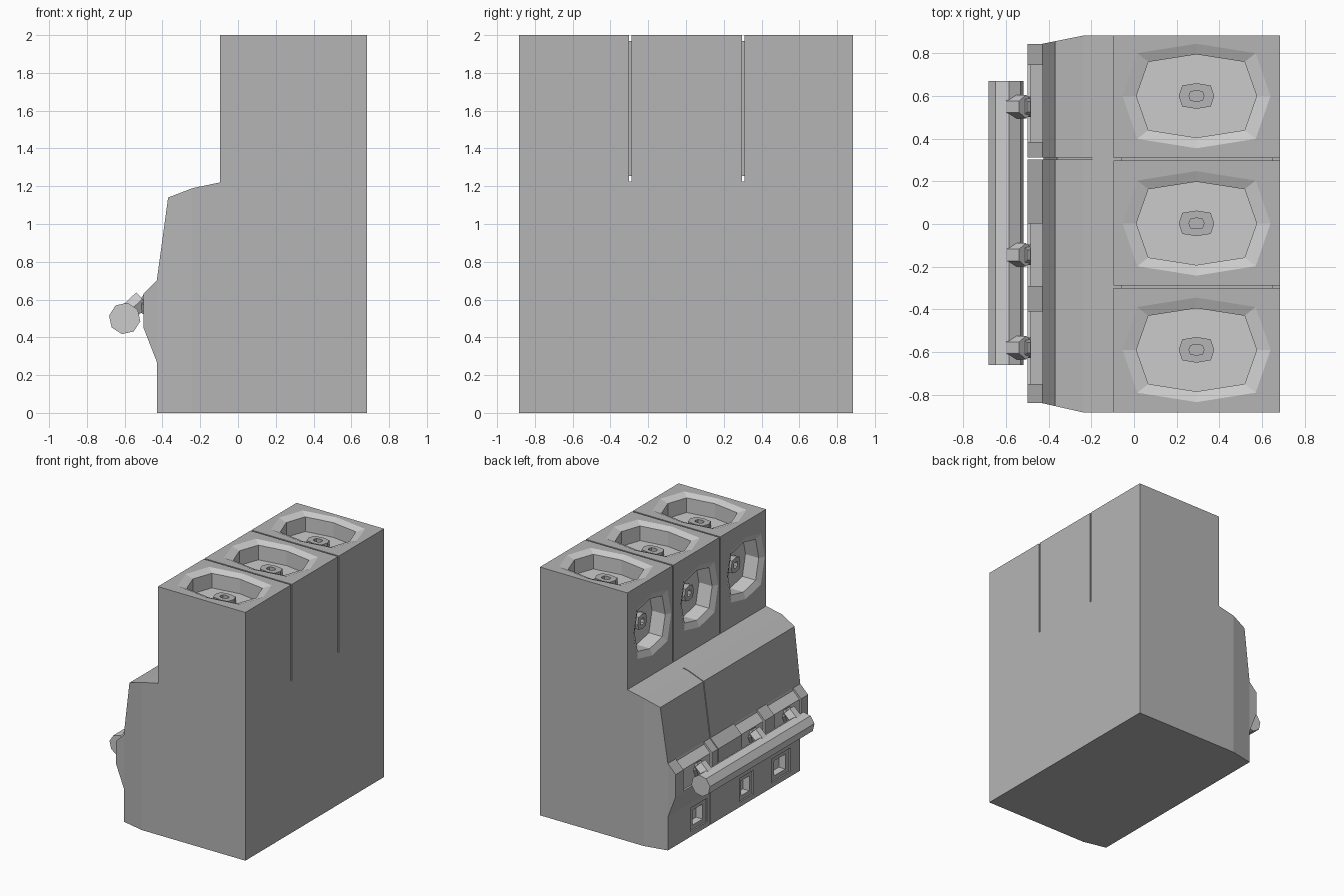
import bpy, bmesh, math
from mathutils import Vector

if "Cube" in bpy.data.objects:
    bpy.data.objects.remove(bpy.data.objects["Cube"])

POLES = (0.6, 0.003, -0.59)


def grey(name, v):
    m = bpy.data.materials.new(name)
    m.diffuse_color = (v, v, v, 1)
    m.use_nodes = True
    m.node_tree.nodes["Principled BSDF"].inputs["Base Color"].default_value = m.diffuse_color
    return m


DARK, LIGHT = grey("dark_grey", .46), grey("light_grey", .8)


def loft(name, rings, mat=DARK):
    """Skin a list of equal-length point rings and cap both ends."""
    bm = bmesh.new()
    vs = [[bm.verts.new(p) for p in ring] for ring in rings]
    n = len(vs[0])
    for a, b in zip(vs, vs[1:]):
        for i in range(n):
            j = (i + 1) % n
            bm.faces.new((a[i], a[j], b[j], b[i]))
    bm.faces.new(vs[0])
    bm.faces.new(vs[-1][::-1])
    bmesh.ops.recalc_face_normals(bm, faces=bm.faces[:])
    me = bpy.data.meshes.new(name)
    bm.to_mesh(me)
    bm.free()
    me.materials.append(mat)
    ob = bpy.data.objects.new(name, me)
    bpy.context.collection.objects.link(ob)
    return ob


def side_prism(name, pts, y0, y1, mat=DARK):
    return loft(name, [[(x, y, z) for x, z in pts] for y in (y0, y1)], mat)


def box(name, lo, hi):
    return side_prism(name, [(lo[0], lo[2]), (hi[0], lo[2]), (hi[0], hi[2]), (lo[0], hi[2])], lo[1], hi[1])


def boolean(target, cutter, op='DIFFERENCE'):
    """Apply a boolean; cut faces take over the cutter's material."""
    mod = target.modifiers.new("cut", 'BOOLEAN')
    mod.operation, mod.object, mod.solver = op, cutter, 'EXACT'
    mod.material_mode = 'TRANSFER'
    bpy.context.view_layer.objects.active = target
    bpy.ops.object.modifier_apply(modifier=mod.name)
    bpy.data.objects.remove(cutter)


def octagon(a, b):
    return [(a, 0), (.8 * a, .82 * b), (0, b), (-.8 * a, .82 * b),
            (-a, 0), (-.8 * a, -.82 * b), (0, -b), (.8 * a, -.82 * b)]


def square(a, b):
    return [(a, b), (-a, b), (-a, -b), (a, -b)]


def stepped(name, centre, u, v, steps, shape=octagon, mat=DARK):
    """Loft through (half width, half height, offset along normal) steps."""
    c, u, v = Vector(centre), Vector(u), Vector(v)
    n = u.cross(v)
    return loft(name, [[c + u * p + v * q + n * h for p, q in shape(a, b)] for a, b, h in steps], mat)


# Body: side profile, then trimmed by a plan outline with tapered front corners
profile = [(-.43, 0), (.684, 0), (.684, 2), (-.096, 2), (-.096, 1.22), (-.24, 1.19),
           (-.37, 1.14), (-.43, .70), (-.50, .63), (-.50, .45), (-.43, .27)]
body = side_prism("breaker_body", profile, -.9, .9)
plan = [(.75, -.883), (.75, .883), (-.24, .883), (-.43, .845), (-.6, .845),
        (-.6, -.84), (-.43, -.84), (-.24, -.883)]
boolean(body, loft("plan_cutter", [[(x, y, z) for x, y in plan] for z in (-.1, 2.1)]), 'INTERSECT')

# Pole separation slots with a recessed web inside
for y in (.303, -.295):
    boolean(body, box("slot_cutter", (-.2, y - .006, 1.225), (.8, y + .006, 2.1)))
    box("slot_web", (-.06, y - .006, 1.255), (.65, y + .006, 1.97))

# Seam between front covers
seam = [(-.6, -.1), (-.425, -.1), (-.425, .70), (-.36, 1.11), (-.19, 1.195), (-.19, 1.3), (-.6, 1.3)]
boolean(body, side_prism("seam_cutter", seam, .303, .311))

# Terminal wells with studs, on the top and the front of the tower
for y in POLES:
    for tag, c, u, v, a, b in (("top", (.293, y, 2), (1, 0, 0), (0, 1, 0), .347, .245),
                               ("front", (-.096, y - .035, 1.625), (0, -1, 0), (0, 0, 1), .24, .25)):
        s = .065 if tag == "top" else .045
        boolean(body, stepped("well_cutter", c, u, v, [
            (a, b, .03), (a, b, 0), (a - s, b - .05, -.022), (a - s, b - .05, -.14)], mat=LIGHT))
        w = a * .24
        stepped(tag + "_terminal_stud", c, u, v, [
            (w, .06, -.145), (w, .06, -.09), (w * .42, .025, -.09), (w * .42, .025, -.125)])

# Shallow lever panels in the front ridge
recess = [(-.43, .68), (-.485, .622), (-.485, .46), (-.47, .39), (-.6, .39), (-.6, .8), (-.43, .8)]
recess = recess[:3] + [(-.6, .46)] + recess[5:]
for y0, y1 in ((.385, .745), (-.29, .003), (-.75, -.41)):
    boolean(body, side_prism("panel_cutter", recess, y0, y1, LIGHT))

# Square windows low on the front
for y, w in ((.45, .105), (-.155, .09), (-.595, .12)):
    boolean(body, stepped("window_frame_cutter", (-.43, y, .135), (0, -1, 0), (0, 0, 1), [
        (w, .095, .02), (w, .095, -.012)], square))
    boolean(body, stepped("window_cutter", (-.43, y, .135), (0, -1, 0), (0, 0, 1), [
        (w * .6, .06, .02), (w * .6, .06, -.07)], square, LIGHT))

# Toggle bar joining the poles
ring = [(-.6 + .084 * math.cos(math.radians(45 * i + 35)),
         .5 + .084 * math.sin(math.radians(45 * i + 35))) for i in range(8)]
side_prism("toggle_bar", ring, -.66, .67, LIGHT)


# Bent toggle arms from the panels to the bar
def hexagon_ring(x, y, z, dx, dz, r=.055):
    side = Vector((dz, 0, -dx)).normalized()
    return [Vector((x, y, z)) + side * r * math.cos(math.pi * (i + .5) / 3)
            + Vector((0, 1, 0)) * r * math.sin(math.pi * (i + .5) / 3) for i in range(6)]


for y in (.55, -.145, -.58):
    loft("toggle_arm", [hexagon_ring(-.57, y, .543, 1, .92), hexagon_ring(-.506, y, .603, 1, .92)], LIGHT)
    loft("toggle_pivot", [hexagon_ring(-.525, y, .59, 1, -.7, .048), hexagon_ring(-.42, y, .515, 1, -.7, .048)])
